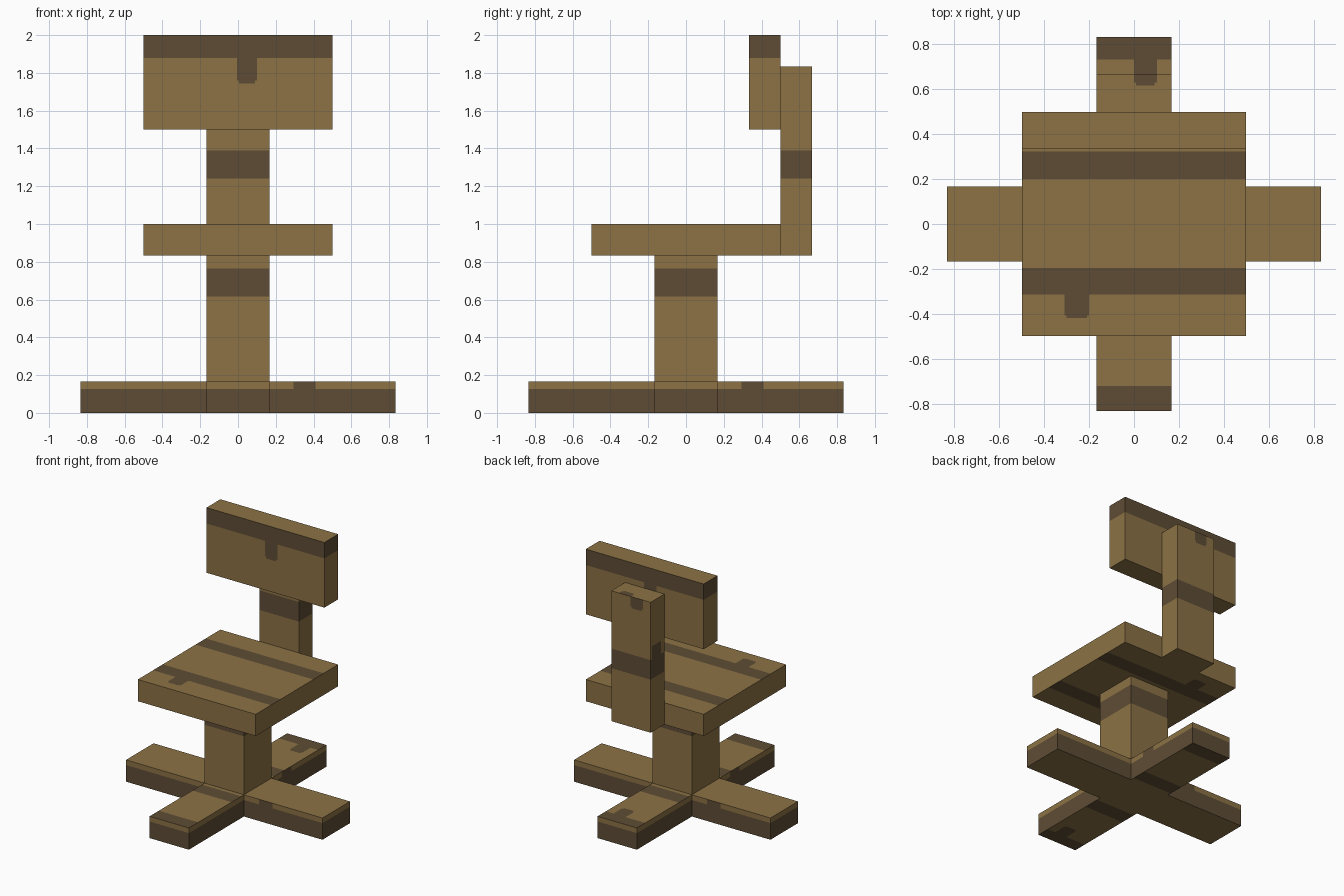
import bpy, bmesh
from mathutils import Vector

if "Cube" in bpy.data.objects:
    bpy.data.objects.remove(bpy.data.objects["Cube"])

T = 1 / 6  # plank thickness, everything sits on this module


def material(name, rgb):
    m = bpy.data.materials.new(name)
    m.diffuse_color = (*rgb, 1)
    m.use_nodes = True
    m.node_tree.nodes["Principled BSDF"].inputs["Base Color"].default_value = m.diffuse_color
    return m


MATS = [material("light wood", (0.262, 0.168, 0.060)),
        material("dark wood", (0.112, 0.073, 0.035))]

# Dark stain areas (u0, u1, v0, v1): u points right as seen from outside
SIDE = [(-2, 2, 1.878, 2.1), (-0.005, 0.1, 1.76, 1.9), (0.005, 0.09, 1.745, 1.9),  # top band, drip
        (-2, 2, 1.24, 1.39), (-0.65, -0.54, 1.3, 1.49),                            # post band
        (-2, 2, 0.615, 0.765),                                                     # column band
        (-2, 2, -0.1, 0.127), (0.295, 0.41, 0.1, 0.2)]                             # base band
CAP = [(-2, 2, 0.733, 1), (0, 0.102, 0.63, 0.8), (0.01, 0.092, 0.617, 0.8),
       (-2, 2, 0.2, 0.324), (-0.33, -0.2, 0.208, 0.3),
       (-2, 2, -0.315, -0.197), (-0.31, -0.2, -0.408, -0.25), (-0.3, -0.21, -0.418, -0.25),
       (-2, 2, -1, -0.721)]


def is_dark(c, n):
    if abs(n.z) > 0.5:
        u, v, areas = c.x, (c.y if n.z > 0 else -c.y), CAP
    else:
        u, v, areas = n.x * c.y - n.y * c.x, c.z, SIDE
    return any(a <= u <= b and d <= v <= e for a, b, d, e in areas)


# Cut positions on each axis that separate the stains
u_all = {s * w for r in SIDE + CAP for w in r[:2] for s in (1, -1)}
v_cap = {s * w for r in CAP for w in r[2:] for s in (1, -1)}
CUTS = [u_all, u_all | v_cap, {w for r in SIDE for w in r[2:]}]


def plank(name, lo, hi):
    lo, hi = Vector(lo), Vector(hi)
    bm = bmesh.new()
    bmesh.ops.create_cube(bm, size=1)
    for v in bm.verts:
        v.co = Vector([(lo[i] + hi[i]) / 2 + v.co[i] * (hi[i] - lo[i]) for i in range(3)])
    for axis in range(3):
        normal = Vector([float(i == axis) for i in range(3)])
        for w in sorted(CUTS[axis]):
            if lo[axis] + 0.001 < w < hi[axis] - 0.001:
                bmesh.ops.bisect_plane(bm, geom=bm.verts[:] + bm.edges[:] + bm.faces[:],
                                       dist=1e-6, plane_co=normal * w, plane_no=normal)
    bm.normal_update()
    for f in bm.faces:
        f.material_index = int(is_dark(f.calc_center_median(), f.normal))
    # merge cells of equal colour again
    bmesh.ops.dissolve_limit(bm, angle_limit=0.02, verts=bm.verts[:], edges=bm.edges[:],
                             delimit={'MATERIAL'})
    me = bpy.data.meshes.new(name)
    bm.to_mesh(me)
    bm.free()
    for m in MATS:
        me.materials.append(m)
    bpy.context.collection.objects.link(bpy.data.objects.new(name, me))


# Cross-shaped foot
plank("foot_bar", (-5 * T, -T, 0), (5 * T, T, T))
plank("front_foot", (-T, -5 * T, 0), (T, -T, T))
plank("back_foot", (-T, T, 0), (T, 5 * T, T))
# Column and seat
plank("column", (-T, -T, T), (T, T, 5 * T))
plank("seat", (-0.5, -0.5, 5 * T), (0.5, 0.5, 1))
# Backrest with its post behind the seat
plank("back_post", (-T, 0.5, 5 * T), (T, 4 * T, 11 * T))
plank("backrest", (-0.5, 2 * T, 1.5), (0.5, 0.5, 2))
